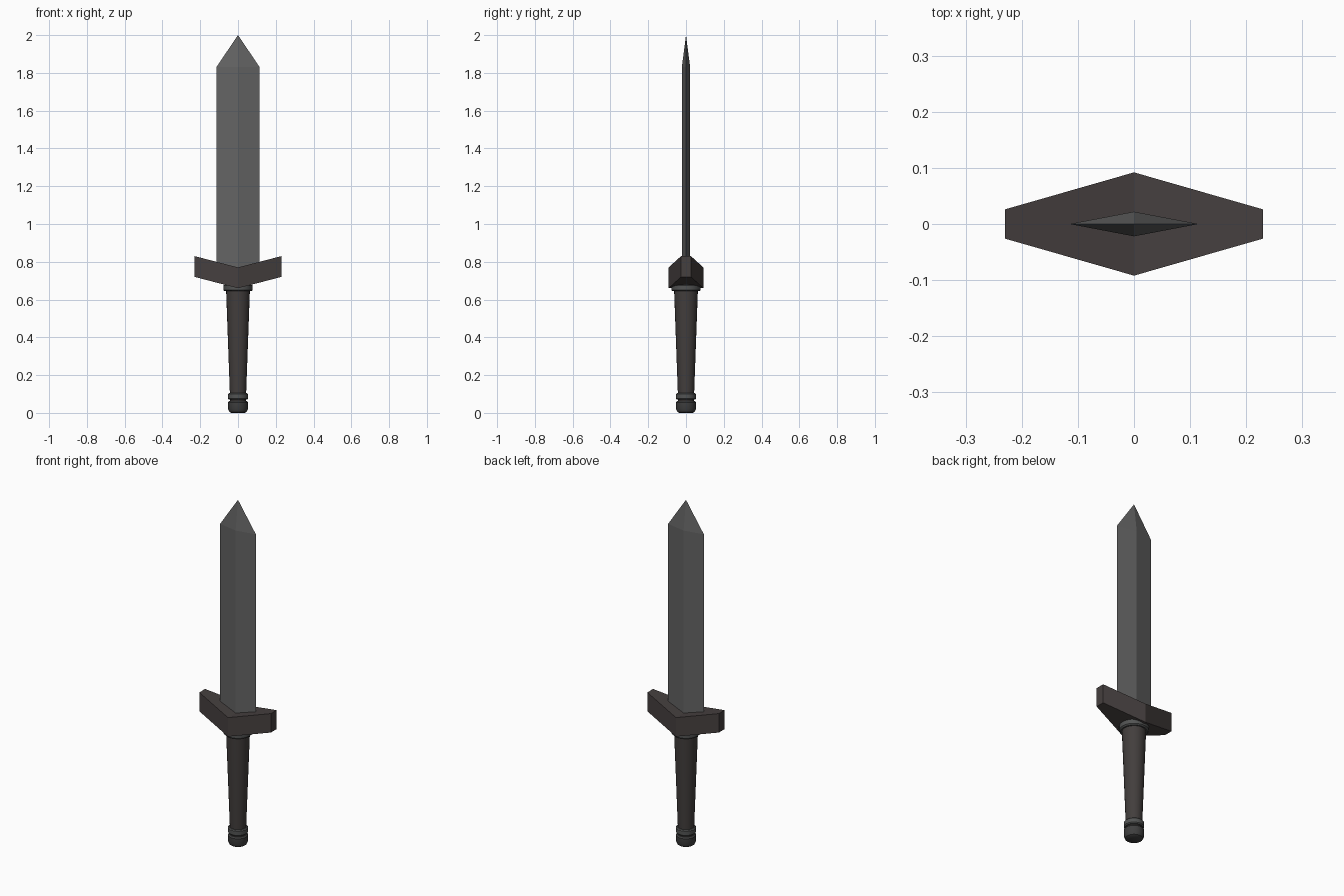
import bpy, bmesh, math

if "Cube" in bpy.data.objects:
    bpy.data.objects.remove(bpy.data.objects["Cube"])


def material(name, rgb):
    m = bpy.data.materials.new(name)
    m.diffuse_color = (*rgb, 1)
    m.use_nodes = True
    m.node_tree.nodes["Principled BSDF"].inputs["Base Color"].default_value = m.diffuse_color
    return m


STEEL = material("blade steel", (0.125, 0.125, 0.125))
BROWN = material("guard brown", (0.060, 0.050, 0.049))
LEATHER = material("grip brown", (0.055, 0.048, 0.046))
METAL = material("fitting grey", (0.085, 0.088, 0.087))
DARK = material("pommel dark grey", (0.050, 0.050, 0.050))


def finish(name, bm, mat):
    bmesh.ops.recalc_face_normals(bm, faces=bm.faces)
    me = bpy.data.meshes.new(name)
    bm.to_mesh(me)
    bm.free()
    ob = bpy.data.objects.new(name, me)
    bpy.context.collection.objects.link(ob)
    me.materials.append(mat)
    return ob


def loft(name, rings, mat):
    """Skin a stack of equal-length point rings and cap both ends."""
    bm = bmesh.new()
    loops = [[bm.verts.new(p) for p in ring] for ring in rings]
    n = len(loops[0])
    for a, b in zip(loops, loops[1:]):
        for i in range(n):
            j = (i + 1) % n
            bm.faces.new((a[i], a[j], b[j], b[i]))
    bm.faces.new(loops[0])
    bm.faces.new(loops[-1])
    bmesh.ops.remove_doubles(bm, verts=bm.verts, dist=1e-4)
    return finish(name, bm, mat)


def turned(name, profile, mat, sides=24):
    """Round part from (radius, height) pairs."""
    angles = [2 * math.pi * i / sides for i in range(sides)]
    ob = loft(name, [[(r * math.cos(a), r * math.sin(a), z) for a in angles]
                     for r, z in profile], mat)
    bpy.context.view_layer.objects.active = ob
    ob.select_set(True)
    bpy.ops.object.shade_smooth_by_angle(angle=math.radians(35))
    ob.select_set(False)


# Blade: diamond section closing to a point
bm = bmesh.new()
low, high = [[bm.verts.new((x, y, z)) for x, y in
              ((0.115, 0), (0, 0.022), (-0.115, 0), (0, -0.022))]
             for z in (0.72, 1.83)]
tip = bm.verts.new((0, 0, 2.0))
bm.faces.new(low)
for i in range(4):
    j = (i + 1) % 4
    bm.faces.new((low[i], low[j], high[j], high[i]))
    bm.faces.new((high[i], high[j], tip))
finish("blade", bm, STEEL)

# Guard: shallow V, wide in the middle and narrow at the ends
loft("guard", [[(x, -d, z), (x, d, z), (x, d, z + 0.11), (x, -d, z + 0.11)]
               for x, d, z in ((-0.23, 0.026, 0.72), (0, 0.092, 0.66), (0.23, 0.026, 0.72))],
     BROWN)

# Hilt: collar, tapered grip, ring and pommel
turned("collar", [(0.070, 0.644), (0.077, 0.650), (0.077, 0.675), (0.070, 0.68)], METAL)
turned("grip", [(0.042, 0.05), (0.043, 0.10), (0.063, 0.65)], LEATHER)
turned("pommel_ring", [(0.048, 0.070), (0.053, 0.075), (0.053, 0.099), (0.048, 0.104)], METAL)
turned("pommel", [(0.036, 0), (0.046, 0.006), (0.053, 0.022), (0.053, 0.055), (0.047, 0.063)], DARK)
